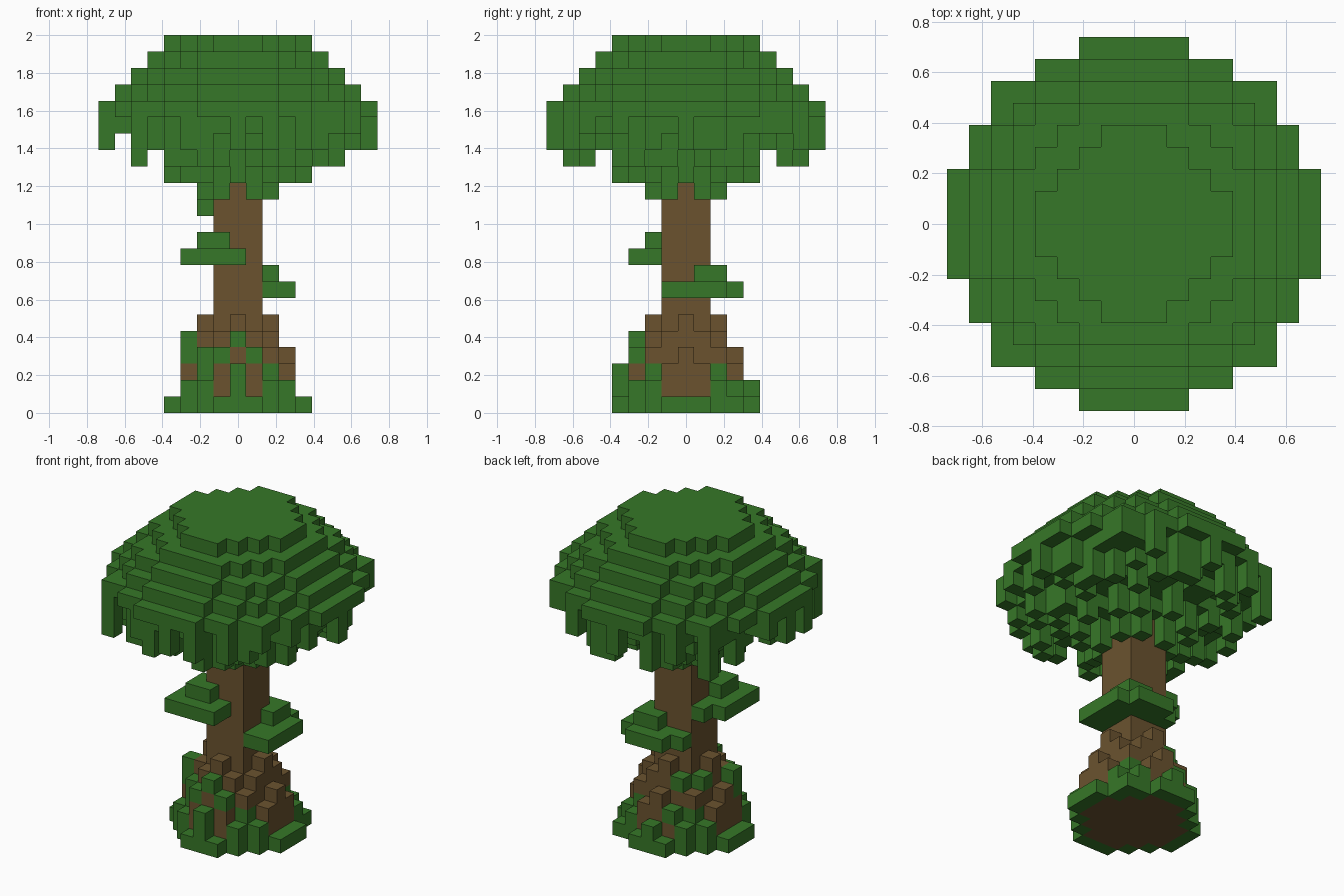
import bpy, bmesh, random
from mathutils import Vector

cube = bpy.data.objects.get("Cube")
if cube:
    bpy.data.objects.remove(cube, do_unlink=True)

LAYERS = 23
S = 2 / LAYERS  # block size
rng = random.Random(5)


def make_material(name, color):
    m = bpy.data.materials.new(name)
    m.use_nodes = True
    m.diffuse_color = color
    m.node_tree.nodes["Principled BSDF"].inputs["Base Color"].default_value = color
    return m


leaf_green = make_material("leaf_green", (0.037, 0.185, 0.021, 1))
bark_brown = make_material("bark_brown", (0.145, 0.086, 0.028, 1))

blocks = {}  # (x, y, layer) -> part name


def fill(part, x, y, low, high, replace=False):
    for k in range(low, high + 1):
        if replace or (x, y, k) not in blocks:
            blocks[x, y, k] = part


def disc(limit, cx=0, cy=0):
    n = range(-9, 10)
    return [(x, y) for x in n for y in n if (x - cx) ** 2 + (y - cy) ** 2 <= limit]


# Square trunk
for x, y in disc(2):
    fill("trunk", x, y, 0, 14)

# Stepped roots
root_height = {4: 6, 5: 5, 8: 4, 9: 4, 10: 3}
for x, y in disc(10):
    h = root_height.get(x * x + y * y, 1)
    if y == -3:
        h = 5 if x == 0 else 4
    if (x, y) == (-3, -1):
        h = 5
    fill("roots", x, y, 0, h - 1)

# Moss ring around the foot
for x, y in disc(17):
    if x * x + y * y > 10:
        h = 2 if abs(x) in (2, 3) else 1
        if x == 0:
            h = 3 if y < 0 else 2
        fill("moss", x, y, 0, h - 1)
fill("moss", 3, 3, 0, 0)

# Moss patches on the roots
for sx in (-1, 1):
    for sy in (-1, 1):
        fill("moss", 2 * sx, 2 * sy, 1, 2, True)
    fill("moss", sx, -3, 3, 3, True)
fill("moss", -2, -2, 3, 3, True)
fill("moss", 0, -3, 4, 4, True)
fill("moss", -3, -1, 3, 4, True)
fill("moss", -1, 3, 2, 2, True)
fill("moss", -2, 1, 4, 4, True)
fill("moss", -1, 2, 4, 4, True)

# Leafy shelves wrapped around two trunk corners
for part, c, k, x_max, tip in (
    ("front_shelf", -1, 9, 0, (-3, -3)),
    ("back_shelf", 1, 7, 9, (3, -1)),
):
    for x, y in disc(5, c, c) + [tip]:
        if x <= x_max:
            fill(part, x, y, k, k)
    for x, y in disc(1, c, c) + [(2 * c, 2 * c)]:
        fill(part, x, y, k + 1, k + 1)


def underside(d):
    return 18 if d > 7.6 else 17 if d > 4.6 else 16 if d > 2.5 else 15


# Domed canopy, lower toward the middle
for r in range(4, 9):
    for x, y in disc(17 if r == 4 else (r + 0.5) ** 2):
        low = underside((x * x + y * y) ** 0.5)
        fill("canopy", x, y, min(low, 26 - r), 26 - r)

# Hanging leaves under the canopy, mostly single strands
strands = set()
for x, y in disc(72):
    pair = tuple(sorted((abs(x), abs(y))))
    low = underside((x * x + y * y) ** 0.5)
    drop = rng.choice((0, 1, 2, 2))
    if (x - 1, y) in strands or (x, y - 1) in strands:
        drop = 0
    if pair in ((1, 2), (2, 3), (0, 4), (1, 5), (0, 8), (2, 7), (3, 6)):
        drop = 2
    if pair in ((1, 8), (0, 2)) or x == -7:
        drop = 0
    elif x in (-5, 7) or abs(y) == 5:
        drop = min(drop, 1)
    if pair == (6, 6):
        drop = 3 if x < 0 else 1
    if (x, y) == (-2, 0):
        drop = 3
    if drop:
        strands.add((x, y))
        fill("hanging_leaves", x, y, low - drop, low - 1)

# Outer faces of the blocks, one mesh per part
AXES = [Vector(a) for a in ((1, 0, 0), (0, 1, 0), (0, 0, 1))]
for part in dict.fromkeys(blocks.values()):
    bm = bmesh.new()
    for cell, owner in blocks.items():
        if owner != part:
            continue
        center = Vector(cell) + Vector((0, 0, 0.5))
        for i in range(3):
            u, v = AXES[(i + 1) % 3] / 2, AXES[(i + 2) % 3] / 2
            for side in (-1, 1):
                n = AXES[i] * side
                if tuple(int(a + b) for a, b in zip(cell, n)) in blocks:
                    continue
                c = center + n / 2
                ring = [c - u - v, c + u - v, c + u + v, c - u + v]
                bm.faces.new([bm.verts.new(p * S) for p in ring[::side]])
    bmesh.ops.remove_doubles(bm, verts=bm.verts[:], dist=S / 100)
    mesh = bpy.data.meshes.new(part)
    bm.to_mesh(mesh)
    bm.free()
    mesh.materials.append(bark_brown if part in ("trunk", "roots") else leaf_green)
    bpy.context.collection.objects.link(bpy.data.objects.new(part, mesh))
